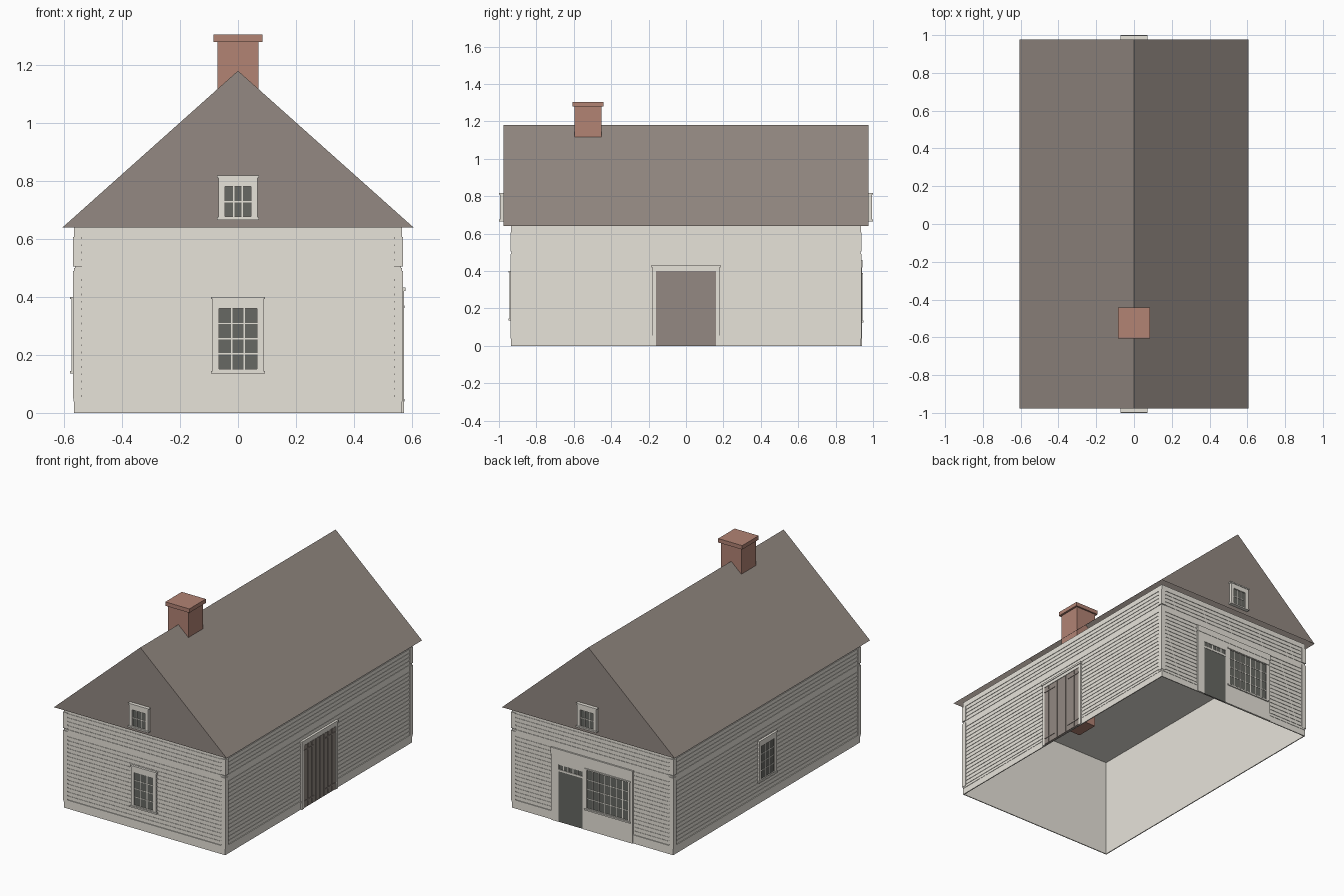
import bpy, bmesh

cube = bpy.data.objects.get("Cube")
if cube:
    bpy.data.objects.remove(cube)


def material(name, rgb):
    col = [((c / 255 + 0.055) / 1.055) ** 2.4 for c in rgb] + [1]
    m = bpy.data.materials.new(name)
    m.use_nodes = True
    m.diffuse_color = col
    bsdf = next(n for n in m.node_tree.nodes if n.type == 'BSDF_PRINCIPLED')
    bsdf.inputs["Base Color"].default_value = col
    return m


CREAM = material("cream_paint", (231, 227, 218))
BROWN = material("weathered_brown", (147, 137, 130))
BRICK = material("brick_red", (178, 131, 116))
DARK = material("dark_glass", (103, 104, 99))

W, L, H = 0.562, 0.932, 0.64      # half width, half length, wall height
EAVE, VERGE, RIDGE = 0.605, 0.977, 1.18


def finish(name, bm, mat):
    bmesh.ops.recalc_face_normals(bm, faces=bm.faces)
    me = bpy.data.meshes.new(name)
    bm.to_mesh(me)
    bm.free()
    me.materials.append(mat)
    ob = bpy.data.objects.new(name, me)
    bpy.context.collection.objects.link(ob)


def add_box(bm, x0, x1, y0, y1, z0, z1):
    verts = bmesh.ops.create_cube(bm, size=1)["verts"]
    for v in verts:
        v.co = (x1 if v.co.x > 0 else x0,
                y1 if v.co.y > 0 else y0,
                z1 if v.co.z > 0 else z0)


def boxes(name, mat, items):
    bm = bmesh.new()
    for b in items:
        add_box(bm, *b)
    finish(name, bm, mat)


def on_wall(side, u0, u1, z0, z1, d0, d1, base=None):
    """Box on a wall: u runs along the wall, d is distance outward from it."""
    if base is None:
        base = L if side in ("front", "back") else W
    sign = -1 if side in ("front", "left") else 1
    a, b = sorted((sign * (base + d0), sign * (base + d1)))
    if side in ("front", "back"):
        return (u0, u1, a, b, z0, z1)
    return (a, b, u0, u1, z0, z1)


def window(name, side, u, z0, z1, half, glass, cols, rows, depth, base=None):
    """Cased window: glass = (half width, bottom, top)."""
    g, g0, g1 = glass

    def put(a, b, c, d, e, f):
        return on_wall(side, u + a, u + b, c, d, e, f, base)

    boxes(name + "_glass", DARK, [put(-g, g, g0, g1, 0, depth * 0.6)])
    parts = [put(-half, -g, z0, z1, 0, depth), put(g, half, z0, z1, 0, depth),
             put(-g, g, z0, g0, 0, depth), put(-g, g, g1, z1, 0, depth),
             put(-half - 0.005, half + 0.005, z1 - 0.008, z1, 0, depth + 0.004),
             put(-half - 0.005, half + 0.005, z0 - 0.004, z0 + 0.005, 0, depth + 0.005)]
    bar = 0.0022
    for i in range(1, cols):
        c = -g + 2 * g * i / cols
        parts.append(put(c - bar, c + bar, g0, g1, 0, depth * 0.75))
    for i in range(1, rows):
        c = g0 + (g1 - g0) * i / rows
        parts.append(put(-g, g, c - bar, c + bar, 0, depth * 0.75))
    boxes(name + "_frame", CREAM, parts)


# Walls: a thin shell with a ceiling, open underneath
T = 0.003
boxes("walls", CREAM, [
    (-W, W, -L, -L + T, 0, H), (-W, W, L - T, L, 0, H),
    (-W, -W + T, -L + T, L - T, 0, H), (W - T, W, -L + T, L - T, 0, H),
    (-W + T, W - T, -L + T, L - T, H - 0.004, H)])

# Siding, trim boards and corner boards on every side
PANELS = ((0.055, 0.461, 16), (0.5, 0.606, 4))
GAP = 0.006
for side in ("front", "back", "left", "right"):
    half = W if side in ("front", "back") else L
    inner = half - 0.024
    boards = []
    for z0, z1, n in PANELS:
        pitch = (z1 - z0 - GAP) / n
        for i in range(n):
            z = z0 + i * pitch
            boards.append(on_wall(side, -inner, inner, z + GAP, z + pitch, 0, 0.0025))
    boxes(side + "_siding_boards", CREAM, boards)
    edge = half + 0.003
    trim = [on_wall(side, -edge, edge, 0, 0.04, 0, 0.003),
            on_wall(side, -edge, edge, 0.04, 0.055, 0, 0.005),
            on_wall(side, -edge, edge, 0.461, 0.5, 0, 0.003),
            on_wall(side, -edge, edge, 0.606, H, 0, 0.003)]
    for s in (-1, 1):
        a, b = sorted((s * inner, s * (half + 0.007)))
        trim.append(on_wall(side, a, b, 0.05, 0.49, 0, 0.007))
        trim.append(on_wall(side, a, b, 0.505, 0.606, 0, 0.007))
    boxes(side + "_trim", CREAM, trim)

# Roof: slopes and gables, open underneath
bm = bmesh.new()
ends = [[bm.verts.new((x, y, z)) for x, z in ((-EAVE, H), (0, RIDGE), (EAVE, H))]
        for y in (-VERGE, VERGE)]
for e in ends:
    bm.faces.new(e)
for i in range(2):
    bm.faces.new((ends[0][i], ends[0][i + 1], ends[1][i + 1], ends[1][i]))
finish("roof", bm, BROWN)

# Chimney with cap
boxes("chimney", BRICK, [(-0.071, 0.071, -0.597, -0.452, 0.5, 1.28)])
boxes("chimney_cap", BRICK, [(-0.084, 0.084, -0.607, -0.442, 1.28, 1.305)])

# Windows
for side in ("front", "left"):
    window(side + "_window", side, 0, 0.14, 0.4, 0.088, (0.066, 0.152, 0.36), 3, 4, 0.013)
for side in ("front", "back"):
    window(side + "_gable_window", side, 0, 0.67, 0.818, 0.067,
           (0.045, 0.677, 0.78), 3, 2, 0.018, VERGE)

# Double plank door on the long side
boxes("plank_door_frame", CREAM, [
    on_wall("right", -0.18, -0.16, 0, 0.4, 0, 0.011),
    on_wall("right", 0.16, 0.18, 0, 0.4, 0, 0.011),
    on_wall("right", -0.18, 0.18, 0.4, 0.42, 0, 0.011),
    on_wall("right", -0.184, 0.184, 0.42, 0.432, 0, 0.015)])
boxes("door_backing", BROWN, [on_wall("right", -0.16, 0.16, 0, 0.4, 0, 0.006)])
planks = []
for i in range(8):
    y = -0.16 + 0.04 * i
    planks.append(on_wall("right", y + 0.002, y + 0.038, 0.004, 0.398, 0, 0.01))
boxes("plank_doors", BROWN, planks)
boxes("door_hinges", BROWN, [
    on_wall("right", min(s * 0.16, s * 0.06), max(s * 0.16, s * 0.06), z, z + 0.008, 0, 0.013)
    for s in (-1, 1) for z in (0.04, 0.362)])

# Shop front on the back wall: surround, cornice, door, transom, wide window
D = 0.009
boxes("shop_door", DARK, [on_wall("back", 0.067, 0.235, 0, 0.32, 0, 0.007),
                          on_wall("back", 0.067, 0.235, 0.332, 0.362, 0, 0.005)])
shop = [on_wall("back", 0.235, 0.285, 0, 0.42, 0, D),
        on_wall("back", 0.045, 0.067, 0, 0.42, 0, D),
        on_wall("back", 0.067, 0.235, 0.32, 0.332, 0, D),
        on_wall("back", 0.067, 0.235, 0.362, 0.42, 0, D),
        on_wall("back", -0.285, 0.045, 0, 0.13, 0, D),
        on_wall("back", -0.285, 0.045, 0.39, 0.42, 0, D),
        on_wall("back", -0.285, -0.265, 0.13, 0.39, 0, D),
        on_wall("back", -0.287, 0.287, 0.42, 0.46, 0, 0.011)]
for i in range(1, 5):
    x = 0.067 + 0.168 * i / 5
    shop.append(on_wall("back", x - 0.003, x + 0.003, 0.332, 0.362, 0, 0.007))
boxes("shop_surround", CREAM, shop)
window("shop_window", "back", -0.11, 0.13, 0.39, 0.155, (0.145, 0.14, 0.38), 7, 4, 0.011)
